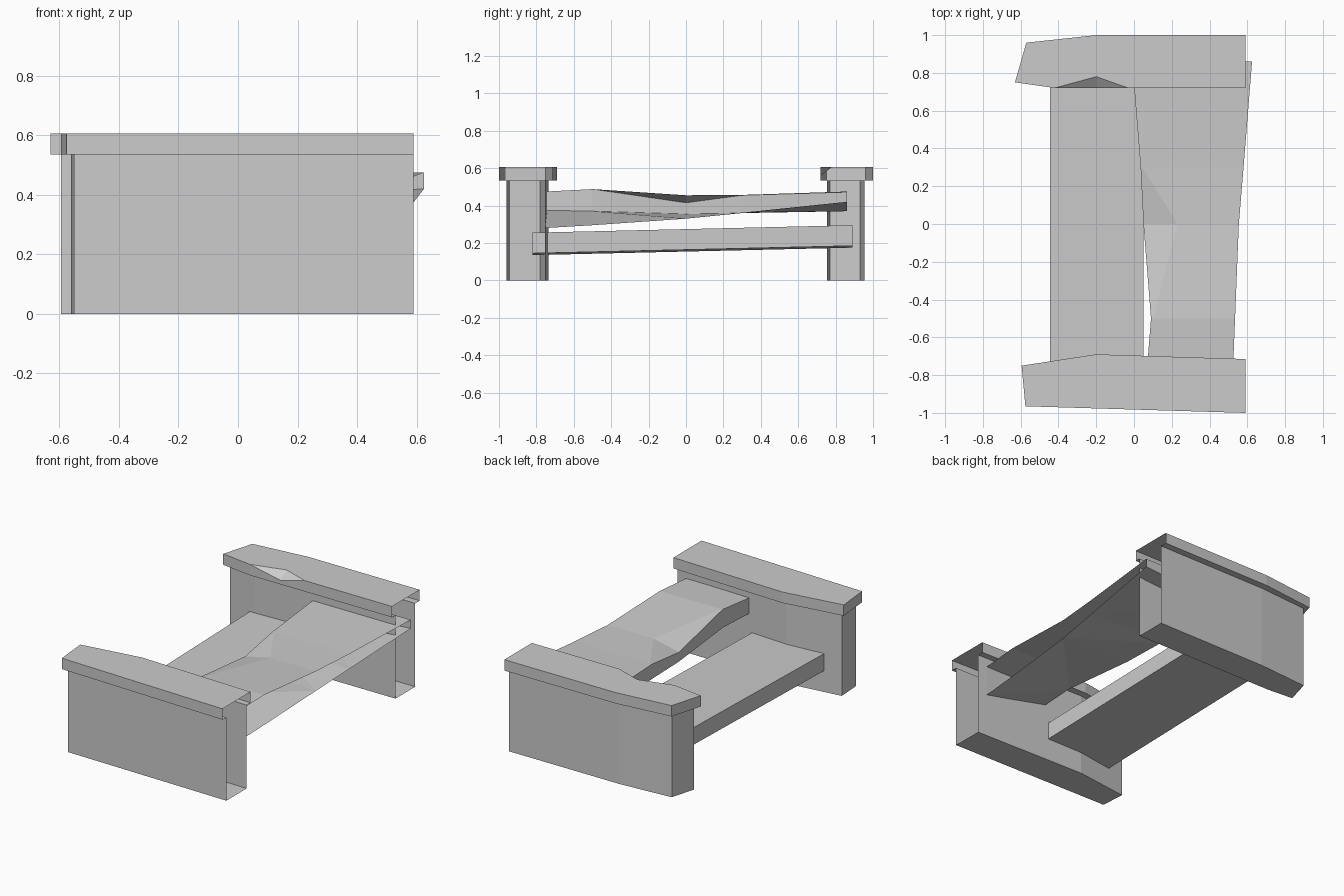
import bpy
import bmesh

cube = bpy.data.objects.get("Cube")
if cube:
    bpy.data.objects.remove(cube)

stone = bpy.data.materials.new("grey stone")
stone.use_nodes = True
GREY = (0.6, 0.6, 0.6, 1)
stone.diffuse_color = GREY
stone.node_tree.nodes["Principled BSDF"].inputs["Base Color"].default_value = GREY


def finish(name, bm):
    bmesh.ops.remove_doubles(bm, verts=bm.verts, dist=0.0005)
    mesh = bpy.data.meshes.new(name)
    bm.to_mesh(mesh)
    bm.free()
    mesh.materials.append(stone)
    obj = bpy.data.objects.new(name, mesh)
    bpy.context.collection.objects.link(obj)


def bridge(bm, a, b, closed=False):
    n = len(a)
    for i in range(n if closed else n - 1):
        j = (i + 1) % n
        bm.faces.new((a[i], a[j], b[j], b[i]))


def pier(name, wall, cap, chip=None):
    """Hollow wall with an overhanging cap, open at its +x end."""
    bm = bmesh.new()
    top, ledge = 0.605, 0.535
    levels = [[(x, y, 0) for x, y in wall],
              [(x, y, ledge) for x, y in wall],
              [(x, y, ledge) for x, y in cap],
              [(x, y, top) for x, y in cap]]
    if chip is not None:  # chipped upper edge
        x, y = cap[chip]
        levels.append(list(levels[-1]))
        levels[3][chip] = (x, y, 0.56)
        levels[4][chip] = (x, y + 0.06, top)
    loops = [[bm.verts.new(p) for p in level] for level in levels]
    for a, b in zip(loops, loops[1:]):
        bridge(bm, a, b)
    bm.faces.new(loops[0][::-1])
    bm.faces.new(loops[-1])
    finish(name, bm)


def plank(name, sections, closed):
    """Loft sections; each runs round the plank from +x bottom to +x top."""
    bm = bmesh.new()
    loops = [[bm.verts.new(p) for p in s] for s in sections]
    for a, b in zip(loops, loops[1:]):
        bridge(bm, a, b, closed)
    bm.faces.new(loops[0][::-1])
    bm.faces.new(loops[-1])
    bmesh.ops.triangulate(bm, faces=[f for f in bm.faces if len(f.verts) == 4])
    finish(name, bm)


# Front and back piers
pier("front_pier",
     [(0.59, -0.755), (-0.2, -0.735), (-0.56, -0.78), (-0.55, -0.94), (0.59, -0.96)],
     [(0.59, -0.715), (-0.2, -0.69), (-0.595, -0.75), (-0.575, -0.965), (0.59, -1)])
pier("back_pier",
     [(0.59, 0.955), (-0.2, 0.955), (-0.55, 0.93), (-0.595, 0.77),
      (-0.41, 0.755), (-0.2, 0.755), (-0.03, 0.755), (0.59, 0.755)],
     [(0.59, 1), (-0.2, 1), (-0.57, 0.96), (-0.63, 0.75),
      (-0.42, 0.72), (-0.2, 0.72), (-0.03, 0.72), (0.59, 0.72)], chip=5)

# Low straight plank
plank("low_plank",
      [[(0.05, y, z), (-0.445, y, z - 0.01), (-0.445, y, z + 0.1), (0.05, y, z + 0.11)]
       for y, z in ((-0.82, 0.145), (0.89, 0.185))], True)

# High warped plank, open along +x
# y, left x, crease x, right x, left bottom, right bottom, left top, right top
warp = [(-0.75, 0.07, 0.08, 0.525, 0.375, 0.28, 0.475, 0.475),
        (-0.5, 0.09, 0.1, 0.535, 0.37, 0.295, 0.488, 0.488),
        (0, 0.05, 0.23, 0.555, 0.355, 0.33, 0.415, 0.455),
        (0.3, 0.035, 0.045, 0.58, 0.36, 0.362, 0.455, 0.457),
        (0.86, -0.01, 0, 0.625, 0.37, 0.42, 0.472, 0.475)]
plank("high_plank",
      [[(r, y, rb), (l, y, lb), (l, y, lt), (c, y, rt), (r, y, rt)]
       for y, l, c, r, lb, rb, lt, rt in warp], False)
